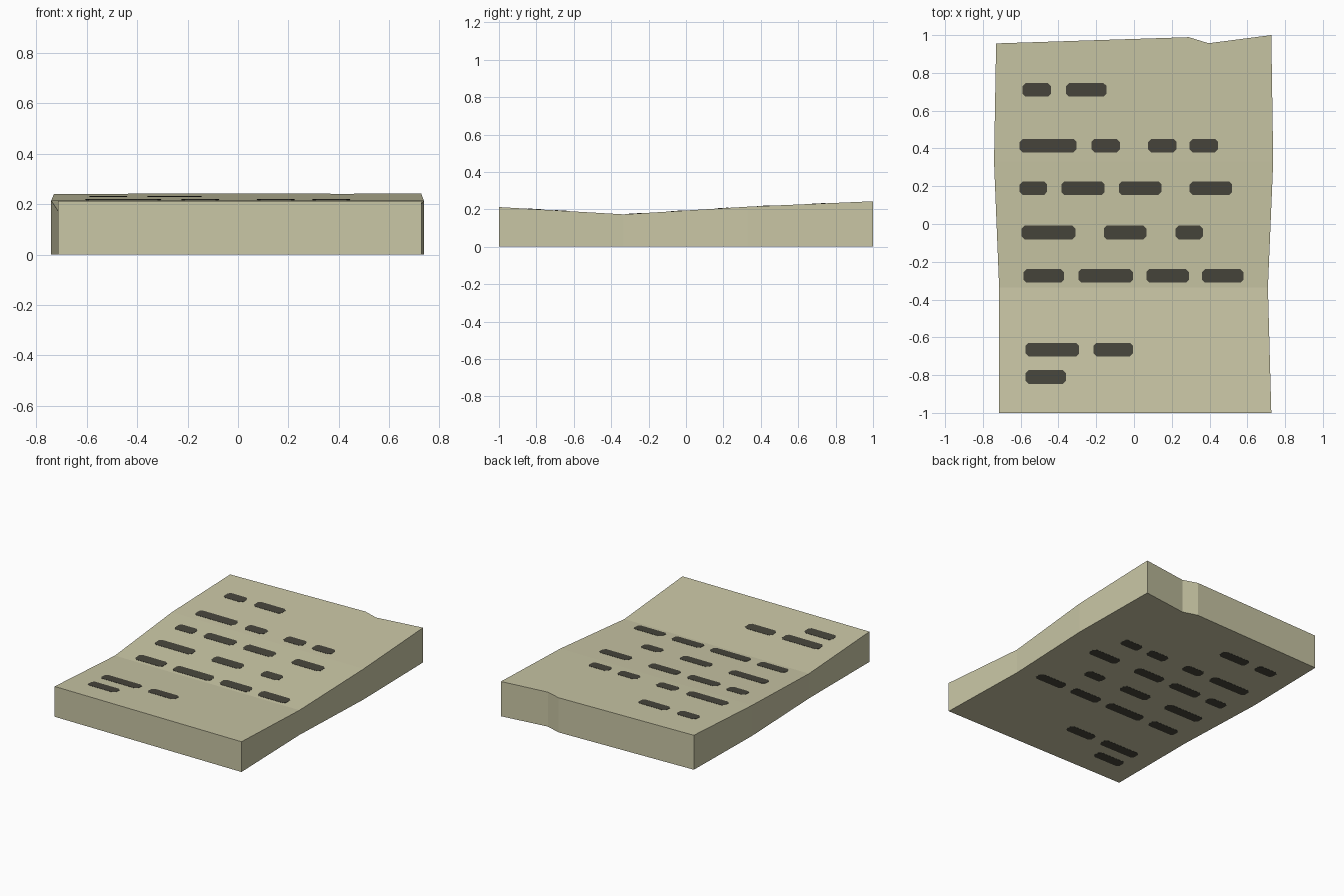
import bpy, bmesh

if "Cube" in bpy.data.objects:
    bpy.data.objects.remove(bpy.data.objects["Cube"])

# Flat colours
def material(name, rgb):
    m = bpy.data.materials.new(name)
    m.diffuse_color = (*rgb, 1)
    m.use_nodes = True
    m.node_tree.nodes["Principled BSDF"].inputs["Base Color"].default_value = m.diffuse_color
    return m

paper = material("parchment", (0.590, 0.570, 0.380))
ink = material("dark ink", (0.063, 0.060, 0.045))

def finish(name, bm, mat):
    bmesh.ops.recalc_face_normals(bm, faces=bm.faces)
    me = bpy.data.meshes.new(name)
    bm.to_mesh(me)
    bm.free()
    me.materials.append(mat)
    ob = bpy.data.objects.new(name, me)
    bpy.context.collection.objects.link(ob)
    return ob

# Sagging top surface height along y
PROFILE = [(-1.0, 0.212), (-0.335, 0.173), (0.33, 0.214), (1.0, 0.243)]

def top_z(y):
    for (y0, z0), (y1, z1) in zip(PROFILE, PROFILE[1:]):
        if y <= y1:
            return z0 + (z1 - z0) * (y - y0) / (y1 - y0)
    return PROFILE[-1][1]

BASE = 0.001

# Page: strips across x between creases, last strip has the nicked back edge
rows = [[(-0.714, -1.0), (0.727, -1.0)],
        [(-0.714, -0.335), (0.709, -0.335)],
        [(-0.741, 0.33), (0.737, 0.33)],
        [(-0.73, 0.956), (0.29, 0.989), (0.395, 0.957), (0.727, 1.0)]]
bm = bmesh.new()
tops = [[bm.verts.new((x, y, top_z(y))) for x, y in r] for r in rows]
lows = [[bm.verts.new((x, y, BASE)) for x, y in r] for r in rows]
for layer in (tops, lows):
    for a, b in zip(layer, layer[1:]):
        bm.faces.new(a + b[::-1])
for i in range(3):                       # left and right walls
    for k in (0, -1):
        bm.faces.new((tops[i][k], tops[i + 1][k], lows[i + 1][k], lows[i][k]))
for r in (0, 3):                         # front and back walls
    for j in range(len(rows[r]) - 1):
        bm.faces.new((tops[r][j], tops[r][j + 1], lows[r][j + 1], lows[r][j]))
finish("page", bm, paper)

# Written marks: row centre y -> x ranges
MARKS = {
    0.71: [(-0.59, -0.44), (-0.36, -0.145)],
    0.415: [(-0.605, -0.305), (-0.225, -0.075), (0.075, 0.225), (0.295, 0.445)],
    0.19: [(-0.605, -0.46), (-0.385, -0.155), (-0.08, 0.145), (0.295, 0.52)],
    -0.045: [(-0.595, -0.31), (-0.16, 0.065), (0.22, 0.365)],
    -0.275: [(-0.585, -0.37), (-0.295, -0.005), (0.065, 0.29), (0.36, 0.58)],
    -0.665: [(-0.575, -0.29), (-0.215, -0.005)],
    -0.81: [(-0.575, -0.36)],
}

def add_mark(bm, x0, x1, yc, low, high):
    # thin octagonal dash lying between two height functions
    h, c = 0.036, 0.016
    pts = [(x0 + c, yc - h), (x1 - c, yc - h), (x1, yc - h + c), (x1, yc + h - c),
           (x1 - c, yc + h), (x0 + c, yc + h), (x0, yc + h - c), (x0, yc - h + c)]
    a = [bm.verts.new((x, y, low(y))) for x, y in pts]
    b = [bm.verts.new((x, y, high(y))) for x, y in pts]
    bm.faces.new(a[::-1])
    bm.faces.new(b)
    for i in range(8):
        j = (i + 1) % 8
        bm.faces.new((a[i], a[j], b[j], b[i]))

# The marks show on both the top and the underside
for name, low, high in (
        ("top_marks", lambda y: top_z(y) - 0.001, lambda y: top_z(y) + 0.0015),
        ("underside_marks", lambda y: 0.0, lambda y: BASE + 0.001)):
    bm = bmesh.new()
    for yc, spans in MARKS.items():
        for x0, x1 in spans:
            add_mark(bm, x0, x1, yc, low, high)
    finish(name, bm, ink)
